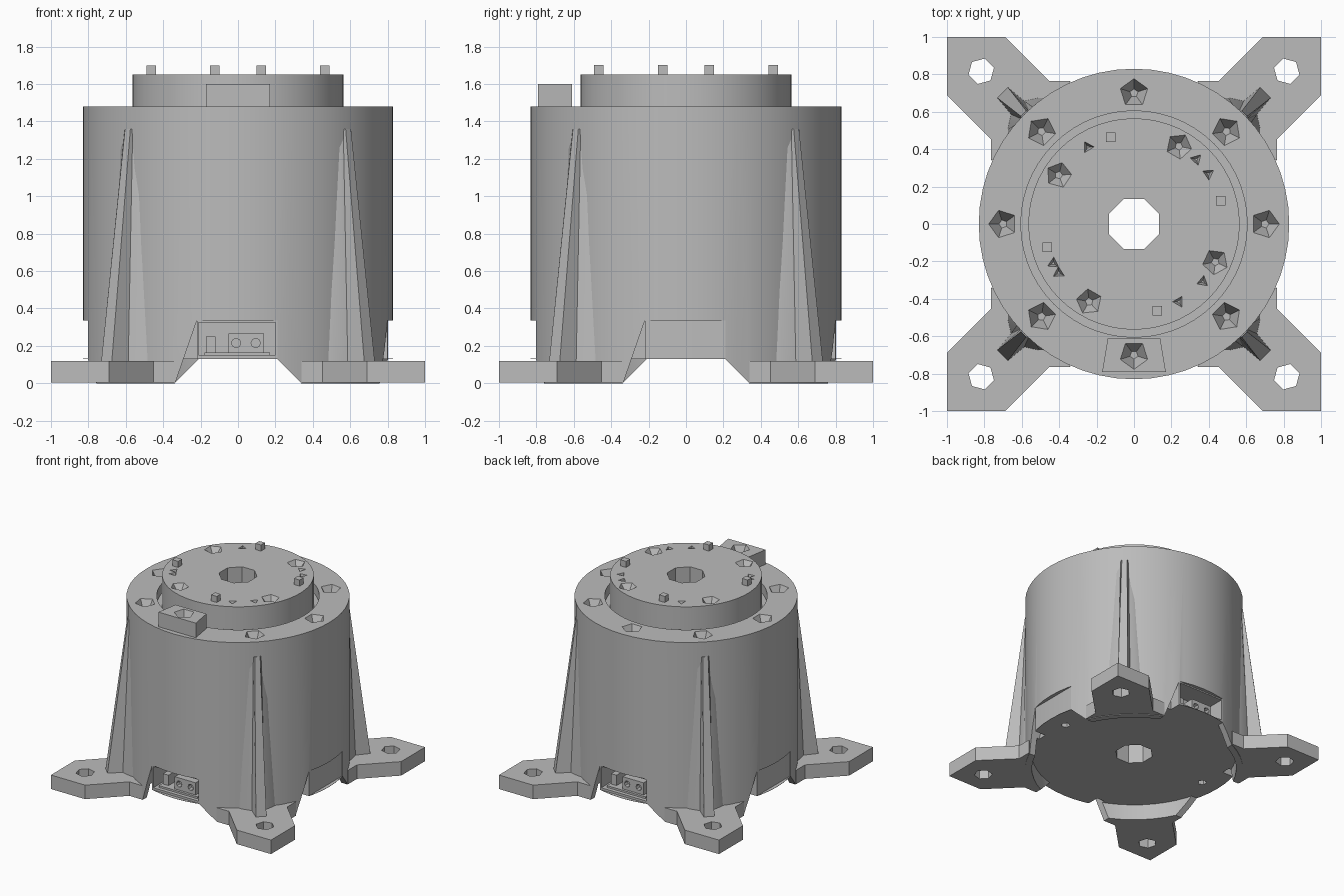
import bpy, bmesh
from math import cos, sin, pi, radians
from mathutils import Matrix, Vector

cube = bpy.data.objects.get("Cube")
if cube:
    bpy.data.objects.remove(cube, do_unlink=True)

grey = bpy.data.materials.new("matte grey")
grey.use_nodes = True
COLOUR = (0.5, 0.5, 0.5, 1)
grey.diffuse_color = COLOUR
grey.node_tree.nodes["Principled BSDF"].inputs["Base Color"].default_value = COLOUR
parts = []


def finish(name, bm, matrix=None, keep=True):
    """Turn a bmesh into an object; cutters are not kept as parts."""
    if matrix is not None:
        bmesh.ops.transform(bm, matrix=matrix, verts=bm.verts)
    bmesh.ops.recalc_face_normals(bm, faces=bm.faces)
    mesh = bpy.data.meshes.new(name)
    bm.to_mesh(mesh)
    bm.free()
    ob = bpy.data.objects.new(name, mesh)
    bpy.context.collection.objects.link(ob)
    mesh.materials.append(grey)
    if keep:
        parts.append(ob)
    else:
        ob.hide_render = True
    return ob


def loft(name, low, high, z0, z1, matrix=None, keep=True):
    """Solid between two outlines with the same number of points."""
    bm = bmesh.new()
    a = [bm.verts.new((x, y, z0)) for x, y in low]
    b = [bm.verts.new((x, y, z1)) for x, y in high]
    bm.faces.new(a)
    bm.faces.new(b)
    for i in range(len(a)):
        j = (i + 1) % len(a)
        bm.faces.new((a[i], a[j], b[j], b[i]))
    return finish(name, bm, matrix, keep)


def prism(name, pts, z0, z1, matrix=None, keep=True):
    return loft(name, pts, pts, z0, z1, matrix, keep)


def ngon(n, r, cx=0, cy=0, turn=0):
    return [(cx + r * cos(turn + 2 * pi * i / n), cy + r * sin(turn + 2 * pi * i / n))
            for i in range(n)]


def rect(x0, x1, y0, y1):
    return [(x0, y0), (x1, y0), (x1, y1), (x0, y1)]


def cut(ob, cutter):
    mod = ob.modifiers.new("cut", 'BOOLEAN')
    mod.operation = 'DIFFERENCE'
    mod.solver = 'EXACT'
    mod.object = cutter
    bpy.context.view_layer.objects.active = ob
    bpy.ops.object.modifier_apply(modifier=mod.name)
    bpy.data.objects.remove(cutter, do_unlink=True)


def pit(ob, r, angle, size, top, depth, sides):
    """Tapered screw pit sunk into a top face."""
    cx, cy = r * cos(angle), r * sin(angle)
    cut(ob, loft("pit_cutter", ngon(sides, size * 0.3, cx, cy, angle),
                 ngon(sides, size * 1.1, cx, cy, angle), top - depth, top + 0.01, keep=False))


def turn(angle):
    return Matrix.Rotation(angle, 4, 'Z')


# Maps (across, up, outward) to the front side of the body
FRONT = Matrix(((1, 0, 0, 0), (0, 0, -1, 0), (0, 1, 0, 0), (0, 0, 0, 1)))

# Body with rotor, groove and lower skirt, turned in one piece
profile = [(.05, .13), (.78, .13), (.78, 0), (.83, 0), (.83, 1.48), (.605, 1.48),
           (.605, 1.40), (.565, 1.40), (.565, 1.65), (.05, 1.65)]
bm = bmesh.new()
ring = [bm.verts.new((r, 0, z)) for r, z in profile]
edges = [bm.edges.new((ring[i], ring[(i + 1) % len(ring)])) for i in range(len(ring))]
bmesh.ops.spin(bm, geom=ring + edges, cent=(0, 0, 0), axis=(0, 0, 1),
               angle=2 * pi, steps=56, use_merge=True)
bmesh.ops.remove_doubles(bm, verts=bm.verts, dist=1e-5)
body = finish("housing", bm)

# Centre bore
cut(body, prism("bore_cutter", ngon(8, .145, turn=pi / 8), 0, 2, keep=False))

# Openings on the four sides: flat recess, flared gap under it, socket bays
for k in range(4):
    m = turn(k * pi / 2) @ FRONT
    cut(body, prism("flat_cutter", rect(-.22, .21, .132, .335), .80, 1, m, False))
    gap = [(-.22, .335), (-.22, .13), (.21, .13), (.35, -.01), (-.34, -.01)]
    cut(body, prism("gap_cutter", gap, .70, 1, m, False))
    if k % 2 == 0:
        cut(body, prism("bay_cutter", rect(-.21, .20, .15, .325), .62, 1, m, False))
        socket = prism("socket", rect(-.05, .14, .165, .265), .60, .75, m)
        for x in (-.01, .095):
            cut(socket, prism("port_cutter", ngon(8, .025, x, .215), .71, .8, m, False))
        prism("socket_frame", rect(-.18, .17, .148, .165), .60, .77, m)
        prism("socket_latch", rect(-.17, -.12, .16, .25), .60, .73, m)

# Screw pits on the shoulder, the rotor and the underside
for k in range(8):
    pit(body, .70, k * pi / 4, .075, 1.48, .10, 5)
for a in (60, -25, 240, 147):
    pit(body, .48, radians(a), .07, 1.65, .06, 5)
for a in (121, 34, 46, 213, 206, 300, -60, -40):
    pit(body, .48, radians(a), .035, 1.65, .05, 3)
for k in range(4):
    x, y = .68 * cos(k * pi / 2), .68 * sin(k * pi / 2)
    if k % 2 == 0:
        cut(body, prism("under_pit_cutter", ngon(5, .035, x, y), .12, .20, keep=False))

# Top connector block with its own pit
block = prism("top_connector", [(-.14, -.61), (.14, -.61), (.17, -.79), (-.17, -.79)], 1.47, 1.60)
pit(block, .70, -pi / 2, .075, 1.60, .10, 5)

# Pegs on the rotor
for k in range(4):
    prism("rotor_peg", ngon(4, .036, .465, .125, pi / 4), 1.64, 1.70, turn(k * pi / 2))

# Corner feet and tapering ribs along the diagonals
half_foot = [(1.195, .22), (.86, .22), (.78, .30), (.76, .24)]
foot_outline = [(1.414, 0)] + half_foot + [(.80, 0)] + [(u, -v) for u, v in half_foot[::-1]]
rib_low = [(.79, .16), (.835, .12), (.88, .05), (.995, .04)]
rib_high = [(.79, .10), (.822, .06), (.826, .03), (.834, .02)]


def mirrored(half):
    return half + [(u, -v) for u, v in half[::-1]]


for k in range(4):
    m = turn(pi / 4 + k * pi / 2)
    foot = prism("foot", foot_outline, .005, .12, m)
    cut(foot, prism("foot_hole_cutter", ngon(6, .07, 1.155, 0), -.1, .3, m, False))
    loft("rib", mirrored(rib_low), mirrored(rib_high), .11, 1.36, m)

# Smooth the round surfaces, keep the edges sharp
bpy.ops.object.select_all(action='DESELECT')
for ob in parts:
    ob.select_set(True)
bpy.context.view_layer.objects.active = body
bpy.ops.object.shade_smooth_by_angle(angle=radians(30))
